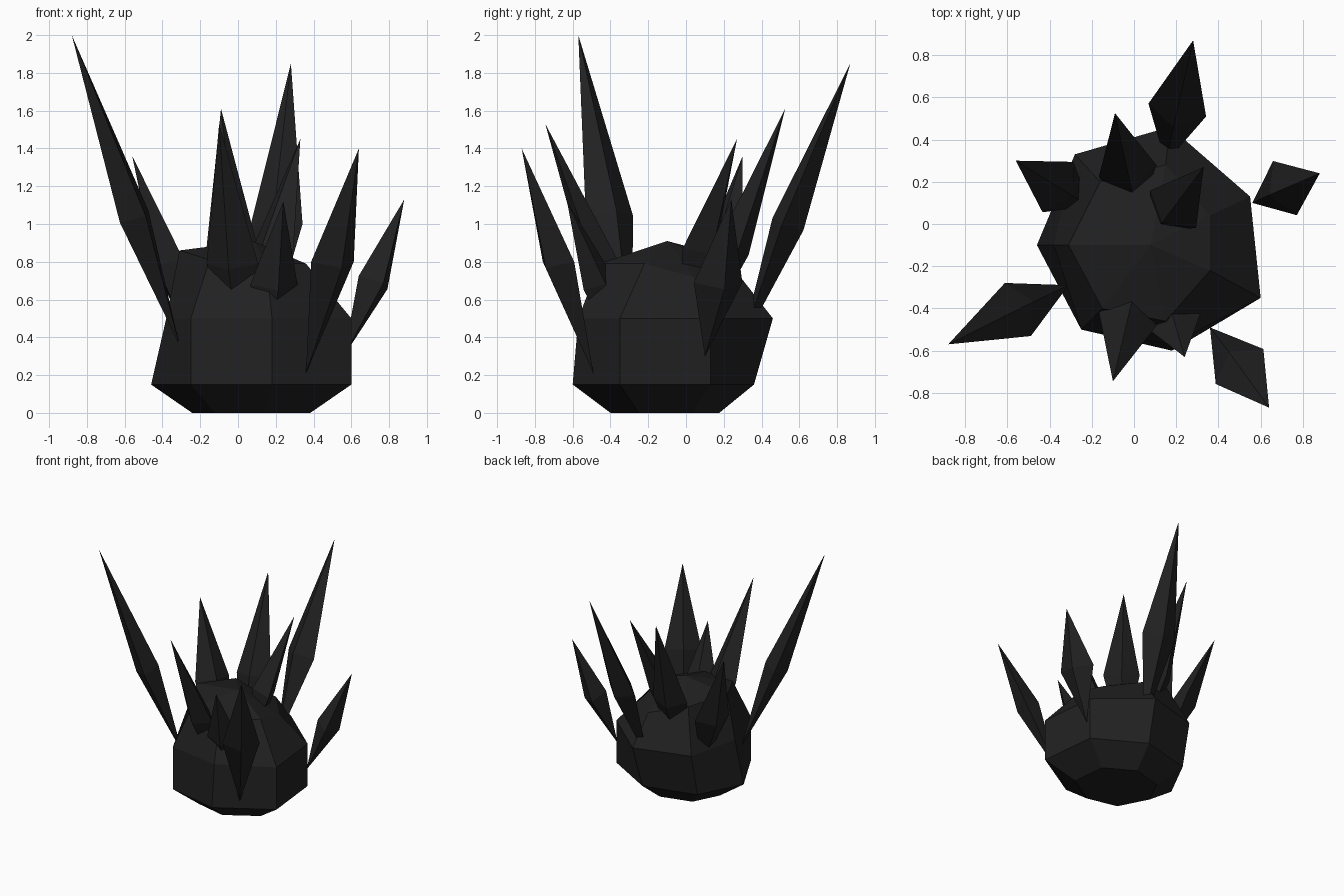
import bpy, bmesh
from mathutils import Vector

if "Cube" in bpy.data.objects:
    bpy.data.objects.remove(bpy.data.objects["Cube"])

mat = bpy.data.materials.new("charcoal_black")
mat.diffuse_color = (0.015, 0.015, 0.015, 1)
mat.use_nodes = True
mat.node_tree.nodes["Principled BSDF"].inputs["Base Color"].default_value = mat.diffuse_color


def finish(name, bm):
    bmesh.ops.recalc_face_normals(bm, faces=bm.faces)
    me = bpy.data.meshes.new(name)
    bm.to_mesh(me)
    bm.free()
    me.materials.append(mat)
    bpy.context.collection.objects.link(bpy.data.objects.new(name, me))


def bridge(bm, a, b):
    n = len(a)
    for i in range(n):
        j = (i + 1) % n
        bm.faces.new((a[i], a[j], b[j], b[i]))


def fan(bm, ring, tip):
    for i in range(len(ring)):
        bm.faces.new((ring[i], ring[(i + 1) % len(ring)], tip))


# Seven-sided rock body: foot, belly, shoulder and crown rings
belly = [(0.60, -0.35), (0.18, -0.60), (-0.25, -0.50), (-0.46, -0.10),
         (-0.28, 0.25), (0.15, 0.36), (0.55, 0.13)]
shoulder = [(0.60, -0.35), (0.18, -0.57), (-0.25, -0.50), (-0.38, -0.10),
            (-0.28, 0.33), (0.17, 0.46), (0.55, 0.13)]
crown = [(0.36, -0.22, 0.79), (0.15, -0.46, 0.79), (-0.15, -0.40, 0.81), (-0.31, -0.10, 0.86),
         (-0.16, 0.20, 0.83), (0.15, 0.28, 0.73), (0.36, 0.04, 0.72)]
foot = [(0.07 + (x - 0.07) * 0.59, -0.10 + (y + 0.10) * 0.6, 0) for x, y in belly]
bm = bmesh.new()
rings = [[bm.verts.new(c) for c in r] for r in (
    foot, [(x, y, 0.15) for x, y in belly], [(x, y, 0.5) for x, y in shoulder], crown)]
for lo, hi in zip(rings, rings[1:]):
    bridge(bm, lo, hi)
bm.faces.new(rings[0])
fan(bm, rings[-1], bm.verts.new((0.08, -0.10, 0.91)))
finish("rock_body", bm)


# Four-sided crystal: root point, flattened waist, sharp tip
def spike(name, root, waist, tip, width=0.14, depth=0.09):
    root, waist, tip = Vector(root), Vector(waist), Vector(tip)
    axis = (tip - root).normalized()
    side = Vector((-axis.y, axis.x, 0)).normalized()
    out = side.cross(axis)
    bm = bmesh.new()
    ring = [bm.verts.new(waist + o) for o in
            (side * width, out * depth, -side * width, -out * depth)]
    fan(bm, ring, bm.verts.new(tip))
    fan(bm, ring, bm.verts.new(root))
    finish(name, bm)


spike("left_tall_spike", (-0.31, -0.29, 0.36), (-0.55, -0.405, 1.04), (-0.88, -0.57, 2.0))
spike("back_tall_spike", (0.15, 0.29, 0.35), (0.205, 0.54, 1.0), (0.28, 0.87, 1.85))
spike("back_middle_spike", (0.01, 0.04, 0.31), (-0.03, 0.25, 0.87), (-0.09, 0.525, 1.61))
spike("front_right_spike", (0.36, -0.49, 0.21), (0.50, -0.675, 0.80), (0.64, -0.87, 1.4))
spike("right_spike", (0.56, 0.10, 0.30), (0.715, 0.17, 0.69), (0.88, 0.24, 1.13))
spike("front_spike", (0.02, -0.24, 0.20), (-0.03, -0.45, 0.79), (-0.10, -0.745, 1.53))
spike("back_left_spike", (-0.21, 0.085, 0.30), (-0.36, 0.175, 0.78), (-0.56, 0.30, 1.36))
spike("top_spike", (0.08, -0.04, 0.30), (0.185, 0.07, 0.87), (0.33, 0.27, 1.45))
spike("front_small_spike", (0.15, -0.32, 0.25), (0.19, -0.46, 0.68), (0.24, -0.63, 1.12), 0.13)
